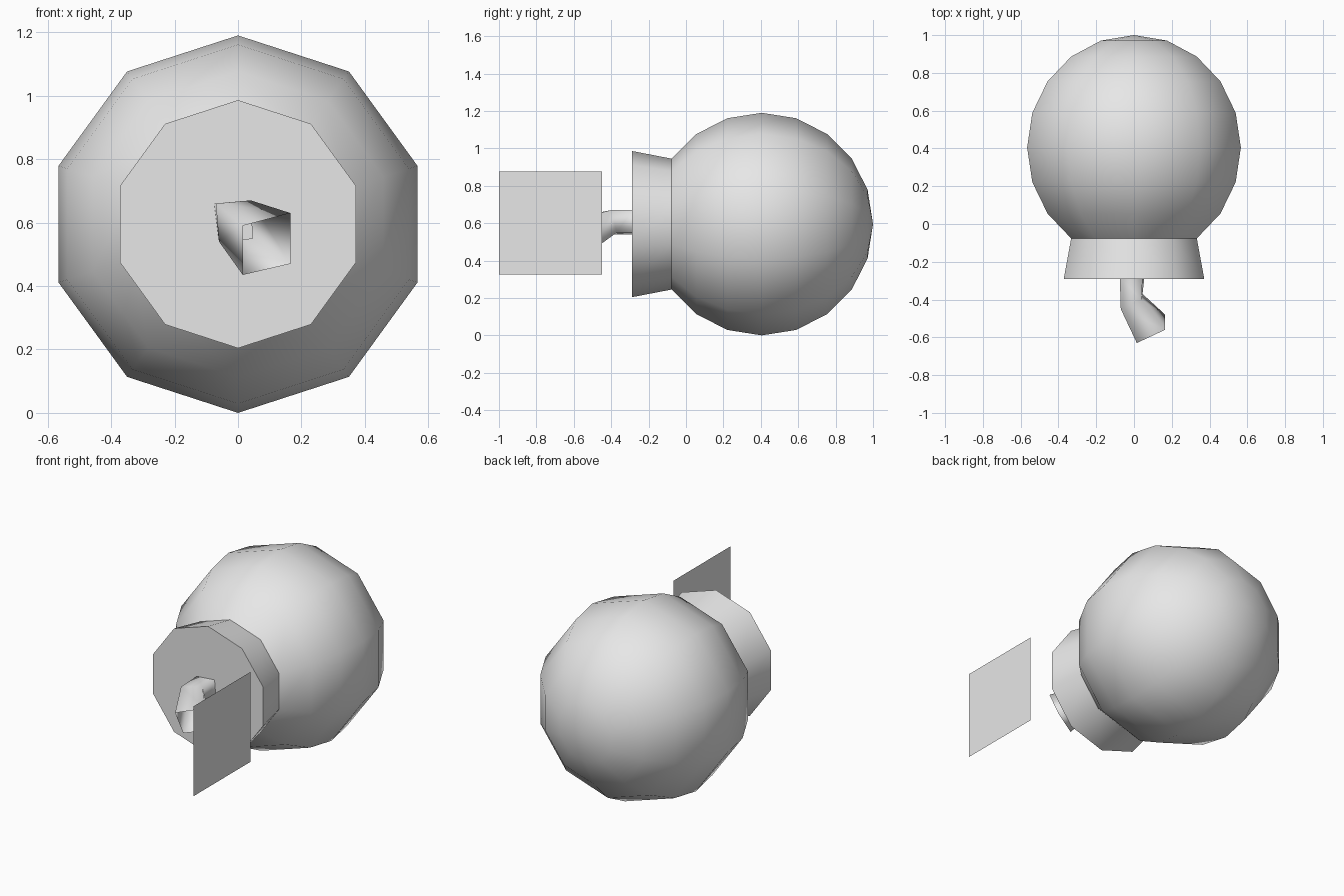
import bpy, math

if "Cube" in bpy.data.objects:
    bpy.data.objects.remove(bpy.data.objects["Cube"])

SIDES = 10
R = 0.595            # ball radius
CY, CZ = 0.405, 0.595  # ball centre

grey = bpy.data.materials.new("plain grey")
grey.diffuse_color = (0.8, 0.8, 0.8, 1)
grey.use_nodes = True
grey.node_tree.nodes["Principled BSDF"].inputs["Base Color"].default_value = grey.diffuse_color


def make(name, verts, faces, smooth):
    mesh = bpy.data.meshes.new(name)
    mesh.from_pydata(verts, [], faces)
    mesh.materials.append(grey)
    for p in mesh.polygons:
        p.use_smooth = smooth
    ob = bpy.data.objects.new(name, mesh)
    bpy.context.collection.objects.link(ob)
    return ob


def ring(y, r):
    """Ten-sided ring around the y axis with a corner straight up."""
    return [(r * math.cos(math.pi / 2 + math.tau * i / SIDES), y,
             CZ + r * math.sin(math.pi / 2 + math.tau * i / SIDES))
            for i in range(SIDES)]


def loft(name, rings, pole=None):
    """Skin rings ordered front to back, optionally closed by a back pole."""
    n = len(rings[0])
    verts = [v for r in rings for v in r]
    faces = []
    for k in range(len(rings) - 1):
        for i in range(n):
            j = (i + 1) % n
            a, b = k * n, (k + 1) * n
            faces.append((a + i, b + i, b + j, a + j))
    if pole:
        last = (len(rings) - 1) * n
        verts.append(pole)
        faces += [(last + i, len(verts) - 1, last + (i + 1) % n) for i in range(n)]
    return make(name, verts, faces, True)


# Round body, cut off where the collar starts
steps = [math.radians(18 * k) for k in range(-3, 5)]
loft("ball_body", [ring(CY + R * math.sin(a), R * math.cos(a)) for a in steps],
     (0, CY + R, CZ))

# Flared collar and its flat front
neck_y, neck_r = CY - R * math.sin(math.radians(54)), R * math.cos(math.radians(54))
loft("collar", [ring(-0.29, 0.391), ring(neck_y, neck_r)])
make("collar_front", ring(-0.29, 0.391), [tuple(reversed(range(SIDES)))], False)

# Bent four-sided fuse, open at its tip
tip = [(0.165, -0.48, 0.47), (0.165, -0.56, 0.63), (0.015, -0.63, 0.59), (0.015, -0.55, 0.435)]
bend = [(0.045, -0.37, 0.55), (0.04, -0.40, 0.67), (-0.07, -0.45, 0.66), (-0.06, -0.41, 0.54)]
base = [(0.055, -0.285, 0.55), (0.045, -0.285, 0.67), (-0.075, -0.285, 0.66), (-0.06, -0.285, 0.54)]
loft("fuse", [tip, bend, base])

# Thin upright spark card beside the fuse
make("spark_card", [(0.4, -1, 0.325), (0.4, -0.45, 0.325), (0.4, -0.45, 0.875), (0.4, -1, 0.875)],
     [(0, 1, 2, 3)], False)
